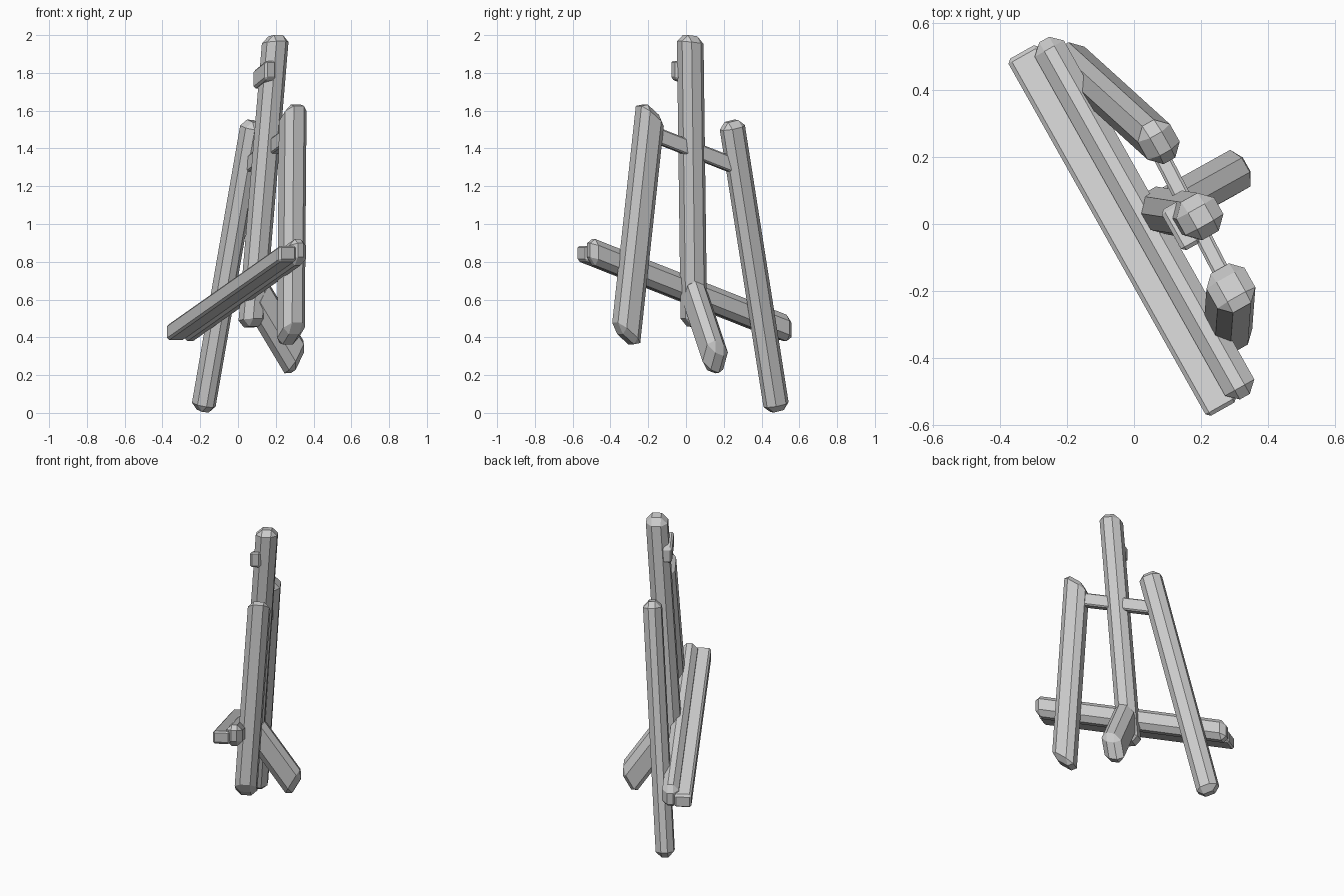
import bpy, bmesh
from mathutils import Vector, Matrix

if "Cube" in bpy.data.objects:
    bpy.data.objects.remove(bpy.data.objects["Cube"])

# The easel is turned in plan: U runs along the tray, N points to the back
UX, UY = 0.49, -0.872
NX, NY = 0.872, 0.49


def U(rise=0.0):
    return Vector((UX, UY, rise))


def N(rise=0.0):
    return Vector((NX, NY, rise))


def at(u, n, z):
    return Vector((UX * u + NX * n, UY * u + NY * n, z))


def beam(name, a, b, p, q, wp, wq, c):
    """Chamfered timber from a to b, wp wide along p and wq along q."""
    a, b = Vector(a), Vector(b)
    length = (b - a).length
    d = (b - a) / length
    bm = bmesh.new()
    bmesh.ops.create_cube(bm, size=1)
    bmesh.ops.scale(bm, vec=(wp, wq, length), verts=bm.verts)
    bmesh.ops.bevel(bm, geom=bm.edges[:], offset=c, offset_type='OFFSET',
                    segments=1, profile=0.5, affect='EDGES')
    m = Matrix((p, q, d)).transposed().to_4x4()
    m.translation = (a + b) / 2
    bmesh.ops.transform(bm, matrix=m, verts=bm.verts)
    bmesh.ops.recalc_face_normals(bm, faces=bm.faces[:])
    mesh = bpy.data.meshes.new(name)
    bm.to_mesh(mesh)
    bm.free()
    obj = bpy.data.objects.new(name, mesh)
    bpy.context.collection.objects.link(obj)
    return obj


UP = Vector((0, 0, 1))
SLOPE = 0.345

# Uprights
beam("mast", (0.07, 0.042, 0.455), (0.2, 0.022, 1.997), U(0.12), N(), 0.13, 0.13, 0.037)
beam("left_leg", (-0.187, 0.482, 0.01), (0.08, 0.24, 1.545), U(-0.22), N(-0.07), 0.13, 0.11, 0.035)
beam("right_leg", (0.28, -0.32, 0.39), (0.29, -0.188, 1.605), U(0.8), N(), 0.135, 0.13, 0.034)

# Rear strut
beam("back_leg", (0.09, 0.04, 0.64), (0.315, 0.165, 0.265), U(SLOPE),
     Vector((0.42, 0.24, 0.87)), 0.125, 0.18, 0.038)

# Rail between the legs
beam("cross_rail", (0.065, 0.235, 1.316), (0.275, -0.17, 1.475), N(), UP, 0.05, 0.085, 0.008)

# Canvas clip on the mast
clip = Vector((0.14, -0.007, 1.79))
beam("canvas_clip", clip - U(0.4) * 0.07, clip + U(0.4) * 0.07, N(), UP, 0.065, 0.1, 0.012)

# Tray: rear beam and front ledge
for name, n, z, w, h, c in (("tray_beam", 0.036, 0.65, 0.1, 0.14, 0.033),
                            ("tray_ledge", -0.04, 0.635, 0.105, 0.085, 0.012)):
    beam(name, at(-0.612, n, z - 0.612 * SLOPE), at(0.612, n, z + 0.612 * SLOPE),
         N(), UP, w, h, c)
